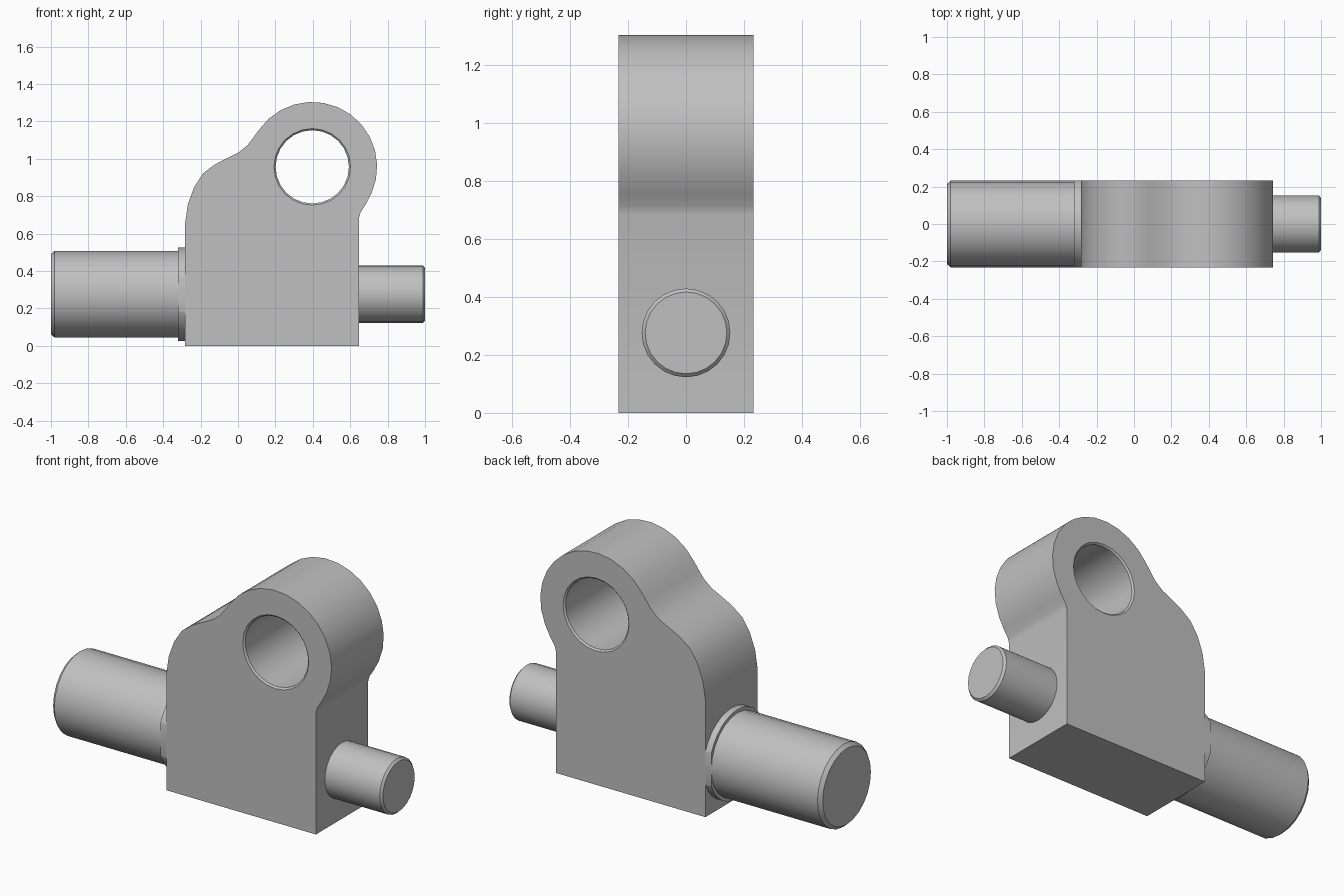
import bpy, bmesh
from math import sin, cos, pi, radians
from mathutils import Vector

if "Cube" in bpy.data.objects:
    bpy.data.objects.remove(bpy.data.objects["Cube"], do_unlink=True)

HALF = 0.232               # half thickness of the body
LEFT, RIGHT = -0.283, 0.647  # body side walls
SHAFT_Z = 0.276            # shaft axis height
EYE = Vector((0.397, 0.957))  # eye centre in x, z
EYE_R = 0.347

steel = bpy.data.materials.new("plain grey")
steel.use_nodes = True
grey = (0.53, 0.53, 0.53, 1)
steel.diffuse_color = grey
steel.node_tree.nodes["Principled BSDF"].inputs["Base Color"].default_value = grey


def finish(bm, name):
    bmesh.ops.recalc_face_normals(bm, faces=bm.faces[:])
    mesh = bpy.data.meshes.new(name)
    bm.to_mesh(mesh)
    bm.free()
    mesh.materials.append(steel)
    obj = bpy.data.objects.new(name, mesh)
    bpy.context.collection.objects.link(obj)
    return obj


def activate(obj):
    bpy.ops.object.select_all(action="DESELECT")
    obj.select_set(True)
    bpy.context.view_layer.objects.active = obj


def smooth(obj):
    activate(obj)
    bpy.ops.object.shade_smooth_by_angle(angle=radians(30))


def turned(profile, axis, origin, sides=24):
    """Solid of revolution from (distance along axis, radius) pairs."""
    bm = bmesh.new()
    rings = []
    for d, r in profile:
        ring = []
        for i in range(sides):
            a = 2 * pi * i / sides
            u, v = r * cos(a), r * sin(a)
            p = Vector((d, u, v)) if axis == "x" else Vector((u, d, v))
            ring.append(bm.verts.new(p + Vector(origin)))
        rings.append(ring)
    for a, b in zip(rings, rings[1:]):
        for i in range(sides):
            j = (i + 1) % sides
            bm.faces.new((a[i], a[j], b[j], b[i]))
    bm.faces.new(rings[0])
    bm.faces.new(rings[-1])
    return bm


# Body: flat-bottomed block with a rounded shoulder flowing into the eye
outline = [(LEFT, 0), (RIGHT, 0), (RIGHT, 0.685), (0.656, 0.715), (0.682, 0.755)]
start, end, steps = radians(-24), radians(145), 13
for i in range(steps + 1):
    a = start + (end - start) * i / steps
    outline.append((EYE.x + EYE_R * cos(a), EYE.y + EYE_R * sin(a)))
outline += [(0.083, 1.115), (0.05, 1.072), (0, 1.032), (-0.06, 1.003), (-0.123, 0.97),
            (-0.187, 0.922), (-0.235, 0.848), (-0.268, 0.757), (LEFT, 0.655)]
bm = bmesh.new()
face = bm.faces.new([bm.verts.new((x, -HALF, z)) for x, z in outline])
side = bmesh.ops.extrude_face_region(bm, geom=[face])["geom"]
bmesh.ops.translate(bm, vec=(0, 2 * HALF, 0),
                    verts=[v for v in side if isinstance(v, bmesh.types.BMVert)])
body = finish(bm, "eye_body")

# Chamfered bore through the eye
bore = finish(turned([(-HALF - 0.01, 0.215), (-HALF + 0.009, 0.196),
                      (HALF - 0.009, 0.196), (HALF + 0.01, 0.215)],
                     "y", (EYE.x, 0, EYE.y)), "bore_cutter")
bore.hide_render = True
cut = body.modifiers.new("bore", "BOOLEAN")
cut.operation, cut.solver, cut.object = "DIFFERENCE", "EXACT", bore
activate(body)
bpy.ops.object.modifier_apply(modifier=cut.name)
bpy.data.objects.remove(bore, do_unlink=True)
smooth(body)

# Chamfered shafts on both sides
axis_origin = (0, 0, SHAFT_Z)
smooth(finish(turned([(-1, 0.214), (-0.98, HALF), (-0.31, HALF)], "x", axis_origin),
              "large_shaft"))
smooth(finish(turned([(RIGHT - 0.005, 0.153), (0.988, 0.153), (1, 0.141)], "x", axis_origin),
              "small_shaft"))

# Collar trimmed flush with the body faces
bm = turned([(-0.32, 0.25), (LEFT, 0.25)], "x", axis_origin, 32)
for s in (-1, 1):
    bmesh.ops.bisect_plane(bm, geom=bm.verts[:] + bm.edges[:] + bm.faces[:],
                           plane_co=(0, s * HALF, 0), plane_no=(0, s, 0), clear_outer=True)
bmesh.ops.holes_fill(bm, edges=[e for e in bm.edges if e.is_boundary], sides=0)
smooth(finish(bm, "trimmed_collar"))
